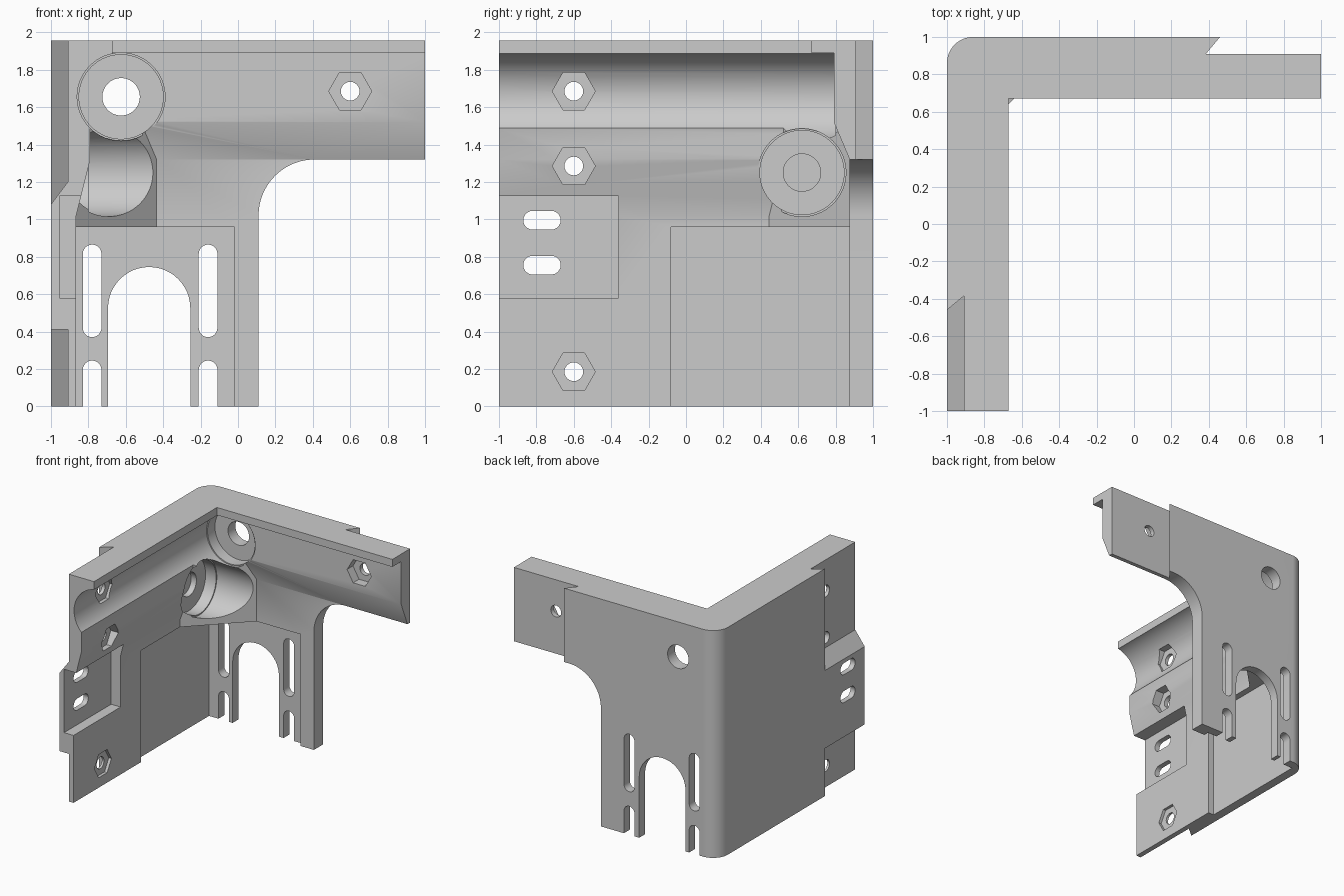
import bpy, bmesh, math

if "Cube" in bpy.data.objects:
    bpy.data.objects.remove(bpy.data.objects["Cube"])

grey = bpy.data.materials.new("plain_grey")
grey.use_nodes = True
grey.diffuse_color = (0.6, 0.6, 0.6, 1)
grey.node_tree.nodes["Principled BSDF"].inputs["Base Color"].default_value = (0.6, 0.6, 0.6, 1)


def prism(name, axis, pts, lo, hi):
    """Extrude a 2D outline along an axis (x: y,z  y: x,z  z: x,y)."""
    def place(p, d):
        return {"x": (d, p[0], p[1]), "y": (p[0], d, p[1]), "z": (p[0], p[1], d)}[axis]
    bm = bmesh.new()
    a = [bm.verts.new(place(p, lo)) for p in pts]
    b = [bm.verts.new(place(p, hi)) for p in pts]
    bm.faces.new(a)
    bm.faces.new(b)
    n = len(pts)
    for i in range(n):
        j = (i + 1) % n
        bm.faces.new((a[i], a[j], b[j], b[i]))
    bmesh.ops.recalc_face_normals(bm, faces=bm.faces[:])
    me = bpy.data.meshes.new(name)
    bm.to_mesh(me)
    bm.free()
    me.materials.append(grey)
    ob = bpy.data.objects.new(name, me)
    bpy.context.collection.objects.link(ob)
    return ob


def rect(u0, u1, v0, v1):
    return [(u0, v0), (u1, v0), (u1, v1), (u0, v1)]


def arc(u, v, r, start, end, n=24):
    angles = [math.radians(start + (end - start) * i / n) for i in range(n + 1)]
    return [(u + r * math.cos(t), v + r * math.sin(t)) for t in angles]


def circle(u, v, r, n=64):
    return arc(u, v, r, 0, 360, n)[:-1]


def combine(target, tool, how="DIFFERENCE"):
    mod = target.modifiers.new("join", "BOOLEAN")
    mod.operation = how
    mod.solver = "EXACT"
    mod.object = tool
    bpy.context.view_layer.update()
    graph = bpy.context.evaluated_depsgraph_get()
    mesh = bpy.data.meshes.new_from_object(target.evaluated_get(graph))
    target.modifiers.clear()
    target.data = mesh
    bpy.data.objects.remove(tool)


def cut(axis, pts, lo, hi):
    combine(body, prism("cutter", axis, pts, lo, hi))


# Back wall with top flange, and left wall with its rod ledge
body = prism("corner_bracket", "x", [
    (1, 0), (1, 1.955), (0.67, 1.955), (0.67, 1.89), (0.79, 1.89),
    (0.79, 1.52), (0.875, 1.32), (0.875, 0)], -1, 1)
left_wall = prism("left_wall", "y", [
    (-1, 0), (-1, 1.955), (-0.67, 1.955), (-0.67, 1.8), (-0.79, 1.485),
    (-0.79, 1.32), (-0.865, 1.02), (-0.865, 0)], -1, 1)
combine(body, left_wall, "UNION")

# Diagonal corner gusset
gusset = prism("gusset", "z", [(-0.95, 0.36), (-0.36, 0.95), (-0.95, 0.95)], 0.96, 1.5)
combine(body, gusset, "UNION")

# Curved lower outline of the back wall
cut("y", [(0.11, -0.1)] + arc(0.41, 1.02, 0.3, 180, 90) + [(1.1, 1.32), (1.1, -0.1)], 0.5, 1.1)

# Rounded outer corner
cut("z", [(-1.1, 1.1), (-1.1, 0.86)] + arc(-0.86, 0.86, 0.14, 180, 90) + [(-0.86, 1.1)], -0.1, 2.1)

# Undercut lap joints; the left one leaves a tab standing
cut("z", [(0.385, 0.91), (1.1, 0.91), (1.1, 1.1), (0.543, 1.1)], -0.1, 2.1)
lap = prism("lap", "z", [(-0.91, -0.385), (-0.91, -1.1), (-1.1, -1.1), (-1.1, -0.543)], -0.1, 2.1)
tab = prism("tab", "y", [(-1.18, 0.41), (-0.85, 0.41), (-0.85, 1.28), (-1.18, 0.84)], -1.3, -0.2)
combine(lap, tab)
combine(body, lap)

# Thinned panels below the gusset
cut("x", rect(-0.08, 0.92, -0.1, 0.96), -0.92, -0.8)
cut("y", rect(-0.9, -0.02, -0.1, 0.96), 0.8, 0.92)

# Rod channel along y with end socket and through hole
rod = (-0.625, 1.655)
cut("y", circle(*rod, 0.235), -1.1, 0.8)
cut("y", circle(*rod, 0.225), 0.7, 0.9)
cut("y", circle(*rod, 0.1), 0.7, 1.1)

# Rod socket along x with blind hole
rod = (0.62, 1.25)
cut("x", circle(*rod, 0.235), -0.8, 0)
cut("x", circle(*rod, 0.225), -0.9, -0.7)
cut("x", circle(*rod, 0.1), -0.95, -0.7)

# Arched opening and adjusting slots in the back panel
cut("y", [(-0.695, -0.1)] + arc(-0.475, 0.525, 0.22, 180, 0) + [(-0.255, -0.1)], 0.8, 1.1)
for x in (-0.78, -0.16):
    for low, high in ((0.42, 0.815), (-0.2, 0.195)):
        cut("y", arc(x, high, 0.05, 0, 180, 12) + arc(x, low, 0.05, 180, 360, 12), 0.8, 1.1)

# Recessed tab plate with two slots
cut("x", rect(-1.1, -0.36, 0.58, 1.125), -0.955, -0.7)
for z in (0.755, 0.995):
    cut("x", arc(-0.72, z, 0.05, -90, 90, 12) + arc(-0.82, z, 0.05, 90, 270, 12), -1.1, -0.7)

# Hexagonal nut pockets with bolt holes
for z, floor in ((1.685, -0.88), (1.285, -0.87), (0.185, -0.89)):
    cut("x", circle(-0.6, z, 0.115, 6), floor, -0.6)
    cut("x", circle(-0.6, z, 0.05, 24), -1.1, -0.6)
cut("y", circle(0.6, 1.685, 0.115, 6), 0.7, 0.87)
cut("y", circle(0.6, 1.685, 0.05, 24), 0.7, 1.1)

# Smooth curves, crisp edges
bpy.ops.object.select_all(action="DESELECT")
body.select_set(True)
bpy.context.view_layer.objects.active = body
bpy.ops.object.shade_smooth_by_angle(angle=math.radians(25))
